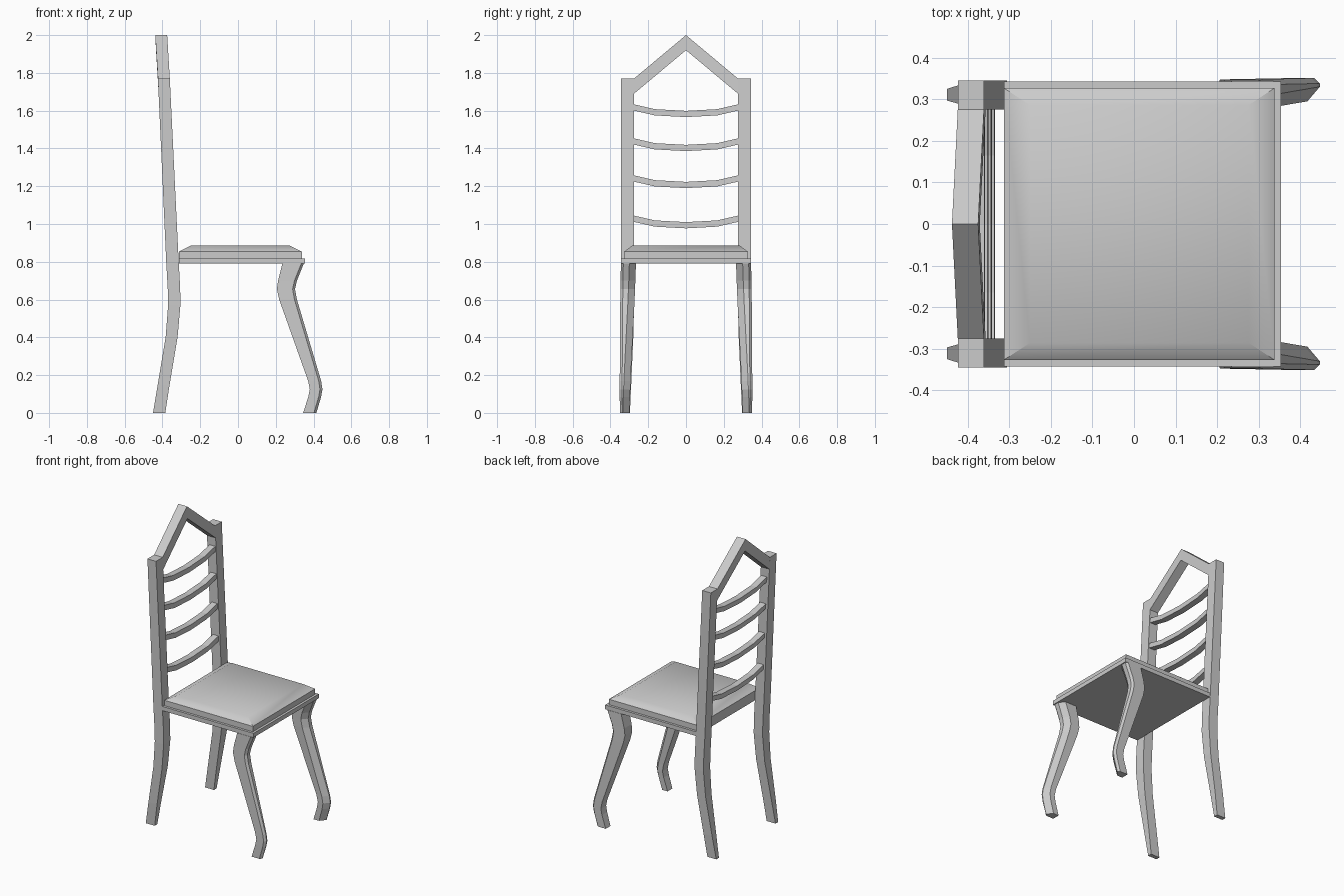
import bpy, bmesh

if "Cube" in bpy.data.objects:
    bpy.data.objects.remove(bpy.data.objects["Cube"])


def loft(name, rings, mirror=False):
    """Skin a list of equal-length point rings and cap both ends."""
    bm = bmesh.new()
    loops = [[bm.verts.new(p) for p in ring] for ring in rings]
    n = len(loops[0])
    for a, b in zip(loops, loops[1:]):
        for i in range(n):
            j = (i + 1) % n
            bm.faces.new((a[i], a[j], b[j], b[i]))
    bm.faces.new(loops[0][::-1])
    bm.faces.new(loops[-1])
    bmesh.ops.recalc_face_normals(bm, faces=bm.faces)
    me = bpy.data.meshes.new(name)
    bm.to_mesh(me)
    bm.free()
    ob = bpy.data.objects.new(name, me)
    bpy.context.collection.objects.link(ob)
    if mirror:
        m = ob.modifiers.new("Mirror", 'MIRROR')
        m.use_axis = (False, True, False)
        m.use_mirror_merge = False
    return ob


def rect(x0, x1, y0, y1, z):
    return [(x0, y0, z), (x1, y0, z), (x1, y1, z), (x0, y1, z)]


# Back posts: curved, tapered legs running up into leaning uprights
posts = [(-.45, -.385, .297, .325, 0), (-.425, -.362, .29, .333, .15),
         (-.383, -.32, .279, .341, .4), (-.37, -.305, .275, .345, .57),
         (-.372, -.306, .275, .345, .66), (-.38, -.314, .275, .345, .8),
         (-.424, -.361, .275, .345, 1.77)]
loft("back_posts", [rect(*p) for p in posts], mirror=True)

# Front legs: cabriole profile with chamfered front corners
legs = [(.345, .415, .30, .350, 0), (.372, .440, .297, .351, .085),
        (.38, .447, .295, .351, .125), (.371, .440, .294, .351, .17),
        (.218, .312, .272, .348, .60), (.206, .302, .27, .347, .655),
        (.212, .312, .268, .346, .70), (.235, .348, .265, .345, .79)]
loft("front_legs", [[(b, yi, z), (f - .03, yi, z), (f, yi + .035, z),
                     (f, yo - .013, z), (f - .013, yo, z), (b, yo, z)]
                    for b, f, yi, yo, z in legs], mirror=True)

# Seat board
loft("seat_board", [rect(-.313, .354, -.343, .343, z) for z in (.79, .818)])

# Cushion with a soft bevelled top
cushion = loft("seat_cushion", [rect(-.313, .338, -.327, .327, .818),
                                rect(-.313, .338, -.327, .327, .854),
                                rect(-.25, .276, -.286, .286, .885)])
bpy.context.view_layer.objects.active = cushion
cushion.select_set(True)
bpy.ops.object.shade_smooth_by_angle(angle=.7)
cushion.select_set(False)

# Ladder slats, dipping in the middle
dip = [(-.278, .035), (-.165, .009), (0, 0), (.165, .009), (.278, .035)]
for i, (z, x) in enumerate([(.977, -.334), (1.19, -.342),
                            (1.386, -.350), (1.566, -.358)]):
    loft(f"back_slat_{i + 1}",
         [[(x - .042, y, z + d), (x, y, z + d),
           (x - .002, y, z + d + .033), (x - .044, y, z + d + .033)]
          for y, d in dip])

# Pointed crest rail between the post tops
loft("crest_rail", [[(-.42 - s, y, zb), (-.357 - s, y, zb),
                     (-.361 - s, y, zb + .08), (-.424 - s, y, zb + .08)]
                    for y, zb, s in [(-.275, 1.69, 0), (0, 1.92, .014),
                                     (.275, 1.69, 0)]])
